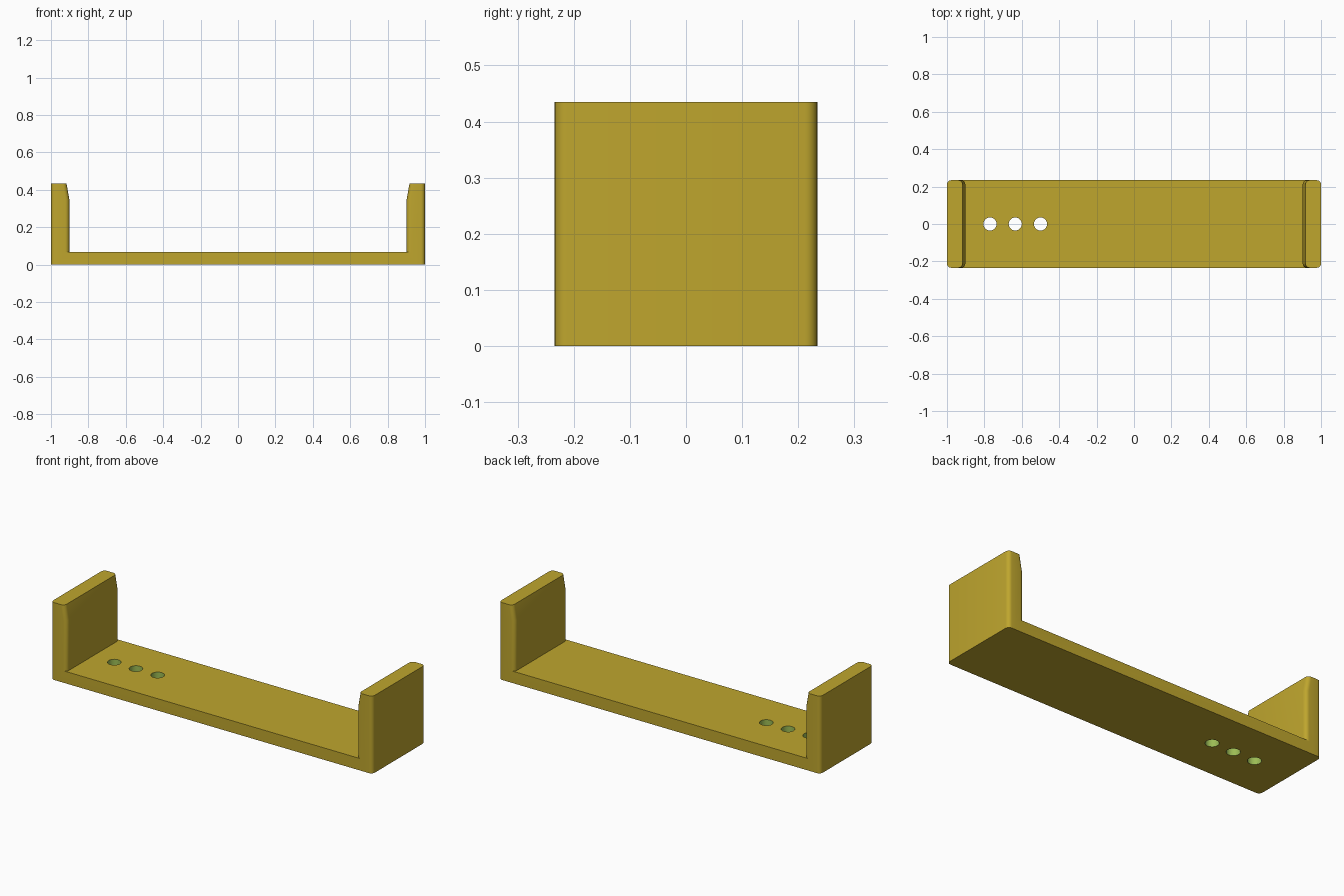
import bpy, bmesh, math

if "Cube" in bpy.data.objects:
    bpy.data.objects.remove(bpy.data.objects["Cube"])

HALF_Y, HEIGHT, BASE = 0.234, 0.435, 0.067
RADIUS, STEPS = 0.022, 6
HOLES, HOLE_R = (-0.77, -0.635, -0.5), 0.035


def material(name, rgb):
    m = bpy.data.materials.new(name)
    m.diffuse_color = (*rgb, 1)
    m.use_nodes = True
    m.node_tree.nodes["Principled BSDF"].inputs["Base Color"].default_value = m.diffuse_color
    return m


def loft(name, rings):
    """Closed solid through matching horizontal outlines."""
    bm = bmesh.new()
    loops = [[bm.verts.new(p) for p in ring] for ring in rings]
    n = len(loops[0])
    for a, b in zip(loops, loops[1:]):
        for i in range(n):
            j = (i + 1) % n
            bm.faces.new((a[i], a[j], b[j], b[i]))
    bm.faces.new(loops[0][::-1])
    bm.faces.new(loops[-1])
    bmesh.ops.recalc_face_normals(bm, faces=bm.faces)
    mesh = bpy.data.meshes.new(name)
    bm.to_mesh(mesh)
    bm.free()
    obj = bpy.data.objects.new(name, mesh)
    bpy.context.collection.objects.link(obj)
    return obj


def rounded_outline(x0, x1, z):
    pts = []
    corners = ((x1, 1, 1), (x0, -1, 1), (x0, -1, -1), (x1, 1, -1))
    for k, (x, sx, sy) in enumerate(corners):
        for i in range(STEPS + 1):
            a = math.pi / 2 * (k + i / STEPS)
            pts.append((x - sx * RADIUS + RADIUS * math.cos(a),
                        sy * (HALF_Y - RADIUS) + RADIUS * math.sin(a), z))
    return pts


def circle(x, z):
    return [(x + HOLE_R * math.cos(a), HOLE_R * math.sin(a), z)
            for a in (2 * math.pi * i / 32 for i in range(32))]


# Flat base, running into both end walls
bracket = loft("bracket", [[(x, y, z) for x, y in
               ((-0.95, -HALF_Y), (0.95, -HALF_Y), (0.95, HALF_Y), (-0.95, HALF_Y))]
               for z in (0, BASE)])

# End walls, thinner towards the top on the inner side
tools = []
for side in (-1, 1):
    rings = []
    for z, inner in ((0, 0.902), (0.35, 0.902), (HEIGHT, 0.917)):
        x0, x1 = sorted((side * inner, side * 1.0))
        rings.append(rounded_outline(x0, x1, z))
    tools.append((loft("end_wall", rings), 'UNION'))

# Screw holes
for x in HOLES:
    tools.append((loft("hole_cutter", [circle(x, -0.1), circle(x, 0.2)]), 'DIFFERENCE'))

bpy.context.view_layer.objects.active = bracket
bracket.select_set(True)
for tool, operation in tools:
    mod = bracket.modifiers.new("join", 'BOOLEAN')
    mod.operation, mod.solver, mod.object = operation, 'EXACT', tool
    bpy.ops.object.modifier_apply(modifier=mod.name)
    bpy.data.objects.remove(tool)

# Colours: gold body, green hole walls
bracket.data.materials.clear()
bracket.data.materials.append(material("gold", (0.52, 0.38, 0.027)))
bracket.data.materials.append(material("hole_green", (0.33, 0.50, 0.09)))
for face in bracket.data.polygons:
    c = face.center
    in_hole = any(math.hypot(c.x - x, c.y) < HOLE_R * 1.05 for x in HOLES)
    face.material_index = int(in_hole and abs(face.normal.z) < 0.1)

bpy.ops.object.shade_smooth_by_angle(angle=math.radians(30))
